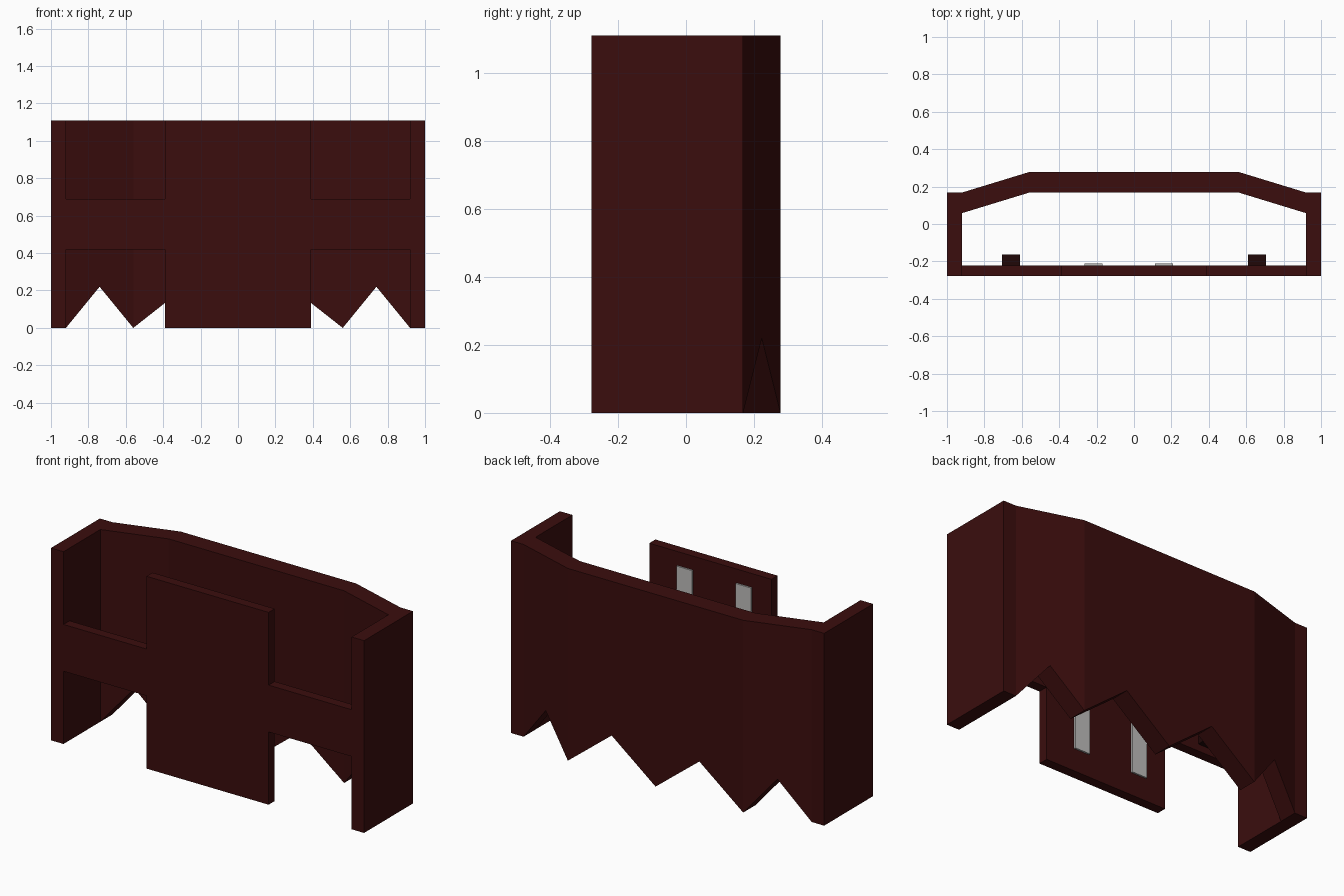
import bpy, bmesh

if "Cube" in bpy.data.objects:
    bpy.data.objects.remove(bpy.data.objects["Cube"])

H = 1.11      # overall height
Y = 0.278     # half depth


def material(name, rgb):
    m = bpy.data.materials.new(name)
    m.diffuse_color = (*rgb, 1)
    m.use_nodes = True
    m.node_tree.nodes["Principled BSDF"].inputs["Base Color"].default_value = m.diffuse_color
    return m


maroon = material("dark maroon", (0.043, 0.004, 0.004))
shadow = material("deep maroon", (0.014, 0.002, 0.002))
grey = material("light grey", (0.52, 0.51, 0.5))


def finish(name, bm, mat):
    bmesh.ops.recalc_face_normals(bm, faces=bm.faces[:])
    me = bpy.data.meshes.new(name)
    bm.to_mesh(me)
    bm.free()
    me.materials.append(mat)
    ob = bpy.data.objects.new(name, me)
    bpy.context.collection.objects.link(ob)
    return ob


def box(name, x, y, z, mat):
    bm = bmesh.new()
    bmesh.ops.create_cube(bm, size=1)
    for v in bm.verts:
        v.co = [lo + (c + 0.5) * (hi - lo) for c, (lo, hi) in zip(v.co, (x, y, z))]
    return finish(name, bm, mat)


def prism(name, outline, y0, y1, mat):
    """Extrude an x-z outline along y."""
    bm = bmesh.new()
    face = bm.faces.new([bm.verts.new((x, y0, z)) for x, z in outline])
    ext = bmesh.ops.extrude_face_region(bm, geom=[face])["geom"]
    for v in ext:
        if isinstance(v, bmesh.types.BMVert):
            v.co.y = y1
    return finish(name, bm, mat)


# Back wall: loft of (x, outer y, bottom z) stations with a zigzag hem
half = [(0.92, 0.168, 0), (0.74, 0.223, 0.22), (0.56, Y, 0), (0.28, Y, 0.22)]
stations = [(-x, y, z) for x, y, z in half] + [(0, Y, 0)] + half[::-1]
bm = bmesh.new()
rings = [[bm.verts.new(p) for p in ((x, y, z), (x, y, H), (x, y - 0.11, H), (x, y - 0.11, z))]
         for x, y, z in stations]
for a, b in zip(rings, rings[1:]):
    for i in range(4):
        j = (i + 1) % 4
        bm.faces.new((a[i], a[j], b[j], b[i]))
bm.faces.new(rings[0])
bm.faces.new(rings[-1])
finish("back_wall", bm, maroon)

# Front cross-shaped panel: tall centre and a bar to each side
right = [(0.39, 0), (0.39, 0.42), (0.92, 0.42), (0.92, 0.69), (0.39, 0.69), (0.39, H)]
prism("front_panel", right + [(-x, z) for x, z in right[::-1]], -Y, -0.222, maroon)

# Side walls and bar blocks, both sides
for s, side in ((-1, "left"), (1, "right")):
    box(side + "_wall", sorted((s * 0.92, s)), (-Y, 0.168), (0, H), maroon)
    box(side + "_block", sorted((s * 0.61, s * 0.705)), (-0.222, -0.163), (0.46, 0.65), shadow)

# Grey strips on the back of the front panel
for x in (-0.265, 0.112):
    box("grey_strip", (x, x + 0.097), (-0.222, -0.2125), (0.13, 1.03), grey)
